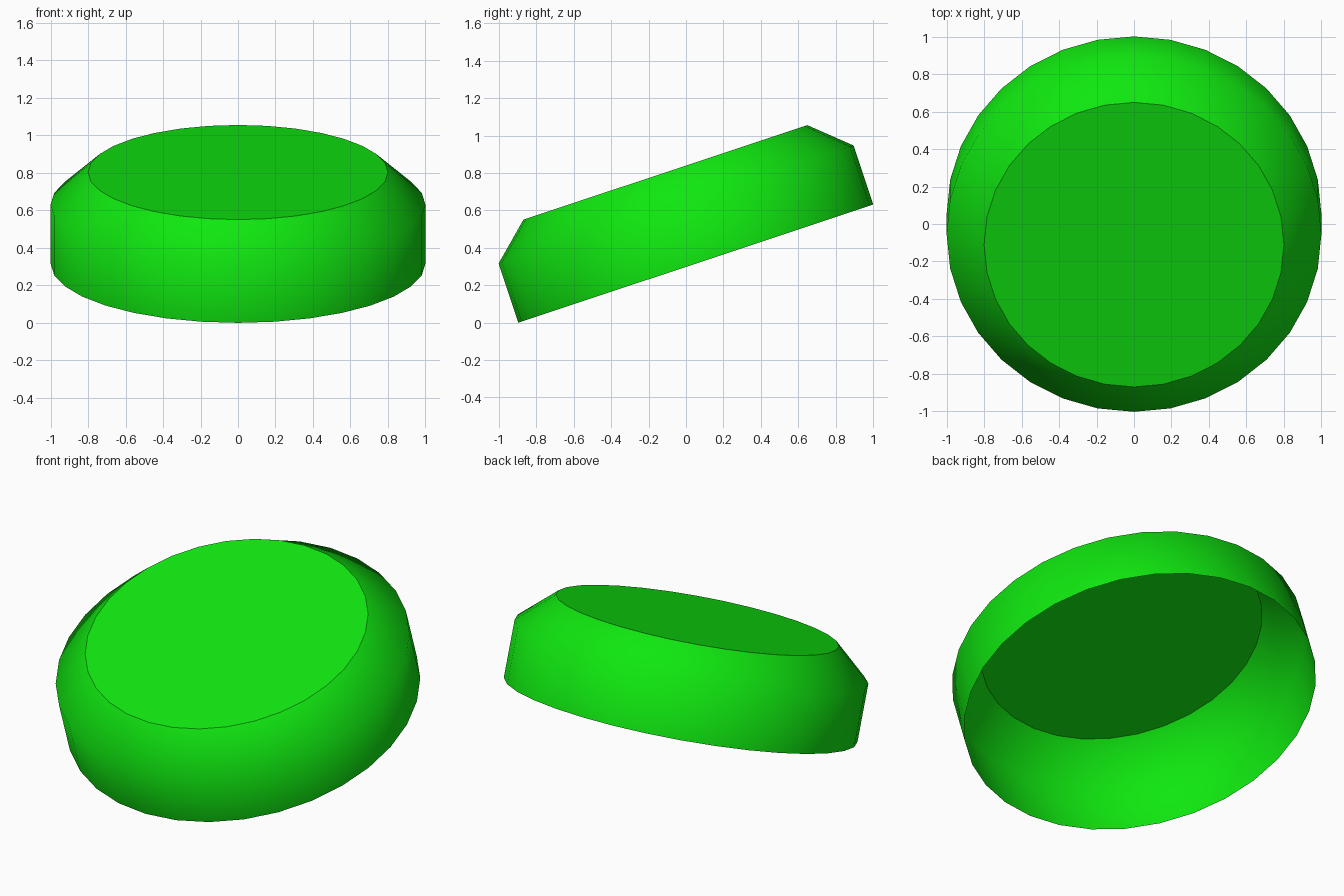
import bpy, bmesh
from math import sin, cos, pi, radians
from mathutils import Matrix

if "Cube" in bpy.data.objects:
    bpy.data.objects.remove(bpy.data.objects["Cube"])

SIDES = 32
TILT = radians(18.4)
PROFILE = [(1.0, 0.0), (1.0, 0.333), (0.8, 0.514)]   # radius, height

# Hollow cap: wall, chamfer and top disc, open underneath
bm = bmesh.new()
rings = []
for r, h in PROFILE:
    rings.append([bm.verts.new((r * cos(2 * pi * i / SIDES), r * sin(2 * pi * i / SIDES), h))
                  for i in range(SIDES)])
for low, high in zip(rings, rings[1:]):
    for i in range(SIDES):
        j = (i + 1) % SIDES
        bm.faces.new((low[i], low[j], high[j], high[i])).smooth = True

# Flat top with a crisp rim
top = bm.faces.new(rings[-1])
top.smooth = False
for e in top.edges:
    e.smooth = False

# Tilt the cap towards the front and rest its lowest edge on the ground
bm.transform(Matrix.Translation((0, 0.052, sin(TILT))) @ Matrix.Rotation(TILT, 4, 'X'))

mesh = bpy.data.meshes.new("tilted_cap")
bm.to_mesh(mesh)
bm.free()
cap = bpy.data.objects.new("tilted_cap", mesh)
bpy.context.collection.objects.link(cap)

# Green material
mat = bpy.data.materials.new("green")
mat.diffuse_color = (0.005, 0.8, 0.005, 1)
mat.use_nodes = True
mat.node_tree.nodes["Principled BSDF"].inputs["Base Color"].default_value = mat.diffuse_color
mesh.materials.append(mat)
